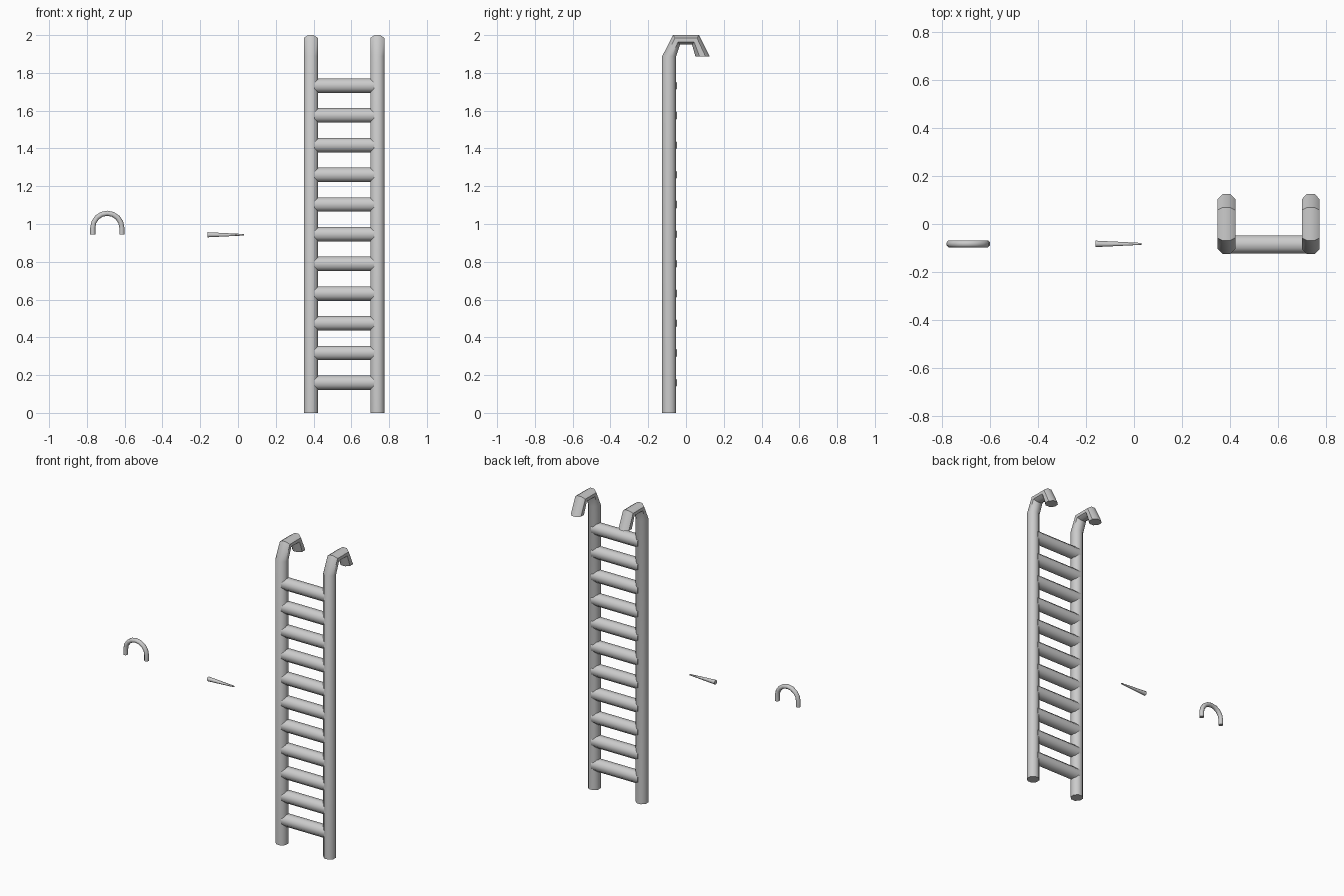
import bpy, bmesh
from math import pi, cos, sin, radians
from mathutils import Vector

if "Cube" in bpy.data.objects:
    bpy.data.objects.remove(bpy.data.objects["Cube"])

SIDES = 8


def loft(name, rings):
    """Skin a list of octagonal sections: (point a, point b, half-width vector)."""
    bm = bmesh.new()
    loops = []
    for a, b, side in rings:
        a, b, side = Vector(a), Vector(b), Vector(side)
        mid, half = (a + b) / 2, (a - b) / 2
        loop = []
        for k in range(SIDES):
            t = (k + 0.5) * 2 * pi / SIDES
            s = 1 / cos(pi / SIDES)
            loop.append(bm.verts.new(mid + half * cos(t) * s + side * sin(t) * s))
        loops.append(loop)
    for p, q in zip(loops, loops[1:]):
        for k in range(SIDES):
            n = (k + 1) % SIDES
            bm.faces.new((p[k], p[n], q[n], q[k]))
    bm.faces.new(loops[0])
    bm.faces.new(loops[-1])
    bmesh.ops.recalc_face_normals(bm, faces=bm.faces)
    me = bpy.data.meshes.new(name)
    bm.to_mesh(me)
    bm.free()
    ob = bpy.data.objects.new(name, me)
    bpy.context.collection.objects.link(ob)
    bpy.ops.object.select_all(action='DESELECT')
    bpy.context.view_layer.objects.active = ob
    ob.select_set(True)
    bpy.ops.object.shade_smooth_by_angle(angle=radians(50))
    return ob


# Side rails with hooked tops: outer and inner (y, z) of each section
profile = [((-0.126, 0), (-0.052, 0)),
           ((-0.126, 1.888), (-0.052, 1.888)),
           ((-0.069, 2.0), (-0.032, 1.949)),
           ((0.069, 2.0), (0.032, 1.949)),
           ((0.126, 1.886), (0.050, 1.886))]
for label, x in (("left", 0.386), ("right", 0.738)):
    loft(label + "_rail",
         [((x, *o), (x, *i), (0.037, 0, 0)) for o, i in profile])

# Rungs
R, Y = 0.038, -0.085
for i in range(11):
    z = 0.16 + i * 0.1572
    loft(f"rung_{i + 1}", [((x, Y, z + R), (x, Y, z - R), (0, R, 0))
                           for x in (0.39, 0.734)])

# Arched handle: short legs and a half circle
cx, cz, big, r = -0.692, 0.98, 0.077, 0.0135
path = [(pi, 0.944)] + [(pi - k * pi / 8, None) for k in range(9)] + [(0, 0.944)]
rings = []
for t, leg in path:
    z = cz + big * sin(t) if leg is None else leg
    d = Vector((cos(t), 0, sin(t)))
    c = Vector((cx + big * cos(t), -0.083, z))
    rings.append((c + d * r, c - d * r, (0, 0.0145, 0)))
loft("arched_handle", rings)

# Tapered spike
loft("spike", [((x, -0.083, 0.943 + s), (x, -0.083, 0.943 - s), (0, s, 0))
               for x, s in ((-0.161, 0.0135), (0.031, 0.004))])
